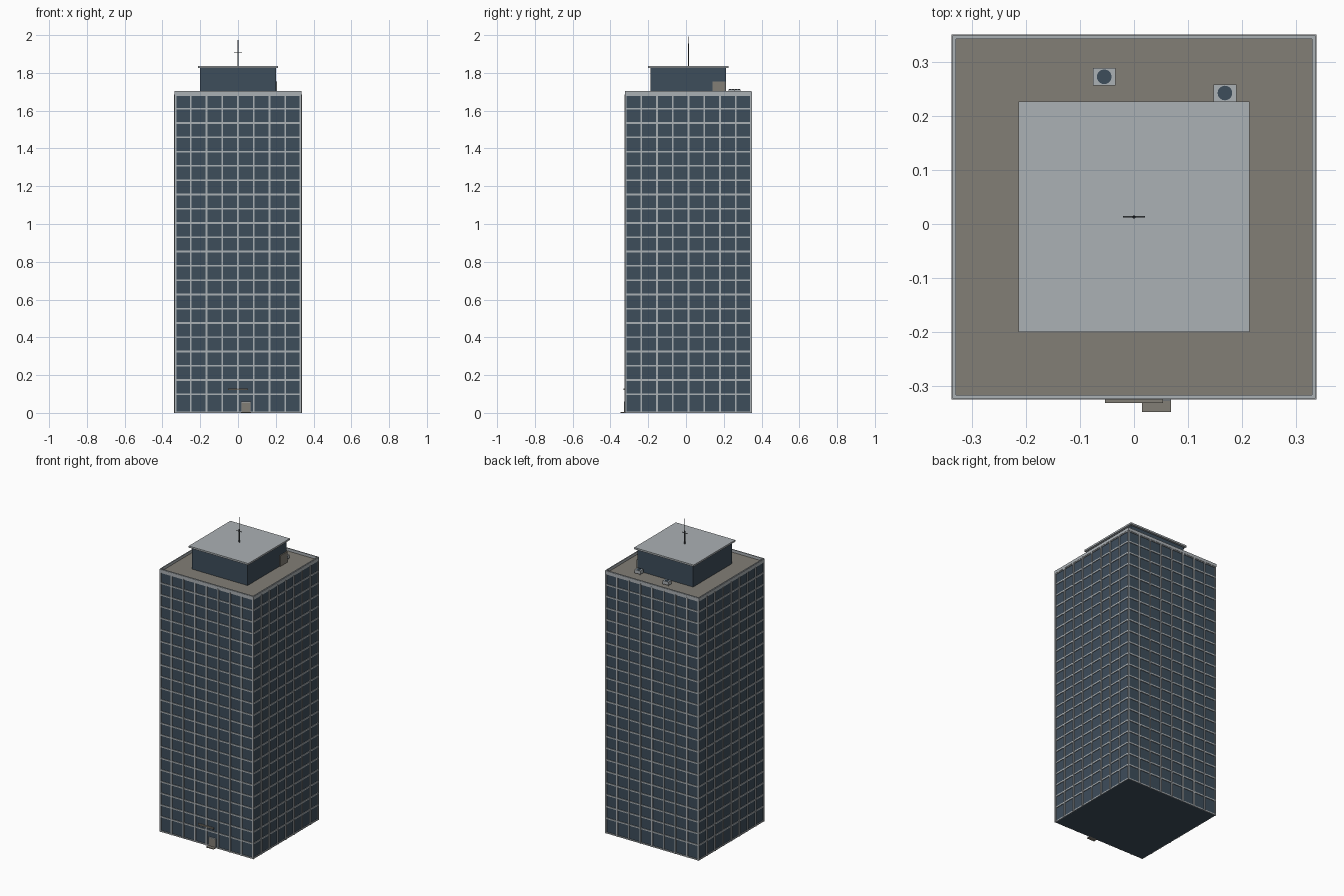
import bpy, bmesh, math
from mathutils import Matrix

if "Cube" in bpy.data.objects:
    bpy.data.objects.remove(bpy.data.objects["Cube"])

CY = 0.013            # tower centre in y
BAY, BAYS = 0.0835, 8
FLOOR, GROUND = 0.0756, 0.098
TOP = 1.685


def material(name, rgb):
    m = bpy.data.materials.new(name)
    m.diffuse_color = (*rgb, 1)
    m.use_nodes = True
    m.node_tree.nodes["Principled BSDF"].inputs["Base Color"].default_value = m.diffuse_color
    return m


GLASS = material("dark_blue_glass", (0.048, 0.075, 0.105))
TRIM = material("pale_grey_trim", (0.41, 0.44, 0.46))
TAUPE = material("taupe_deck", (0.225, 0.21, 0.18))
METAL = material("dark_metal", (0.07, 0.08, 0.09))


def add_box(bm, x0, x1, y0, y1, z0, z1):
    mat = Matrix.Translation(((x0 + x1) / 2, (y0 + y1) / 2, (z0 + z1) / 2))
    mat = mat @ Matrix.Diagonal((x1 - x0, y1 - y0, z1 - z0, 1))
    bmesh.ops.create_cube(bm, size=1, matrix=mat)


def finish(bm, name, mat):
    me = bpy.data.meshes.new(name)
    bm.to_mesh(me)
    bm.free()
    ob = bpy.data.objects.new(name, me)
    bpy.context.collection.objects.link(ob)
    me.materials.append(mat)
    return ob


def boxes(name, mat, *dims):
    bm = bmesh.new()
    for d in dims:
        add_box(bm, *d)
    return finish(bm, name, mat)


def cylinder(name, mat, x, y, z0, z1, r0, r1=None, sides=16):
    bm = bmesh.new()
    bmesh.ops.create_cone(bm, cap_ends=True, segments=sides, radius1=r0,
                          radius2=r0 if r1 is None else r1, depth=z1 - z0,
                          matrix=Matrix.Translation((x, y, (z0 + z1) / 2)))
    return finish(bm, name, mat)


def square(h, z0, z1):
    return (-h, h, CY - h, CY + h, z0, z1)


def ring(name, mat, outer, inner, z0, z1):
    boxes(name, mat,
          (-outer, outer, CY - outer, CY - inner, z0, z1),
          (-outer, outer, CY + inner, CY + outer, z0, z1),
          (-outer, -inner, CY - inner, CY + inner, z0, z1),
          (inner, outer, CY - inner, CY + inner, z0, z1))


# Glass tower shaft
boxes("tower_glass", GLASS, square(0.331, 0, TOP - 0.005))

# Vertical mullions, one wall turned round the tower axis
bm = bmesh.new()
W = 0.0046
for turn in range(4):
    start = len(bm.verts)
    for i in range(1, BAYS):
        x = (i - BAYS / 2) * BAY
        add_box(bm, x - W, x + W, -0.3375, -0.330, 0, TOP)
    bm.verts.ensure_lookup_table()
    bmesh.ops.rotate(bm, verts=bm.verts[start:], cent=(0, 0, 0),
                     matrix=Matrix.Rotation(turn * math.pi / 2, 3, 'Z'))
# Corner posts
for sx in (-1, 1):
    for sy in (-1, 1):
        cx, cy = sx * 0.3315, sy * 0.3315
        add_box(bm, cx - W, cx + W, cy - W, cy + W, 0, TOP)
bmesh.ops.translate(bm, verts=bm.verts, vec=(0, CY, 0))
finish(bm, "mullions", TRIM)

# Floor bands and base band
ring("base_band", TRIM, 0.335, 0.330, 0, 0.008)
for i in range(21):
    z = GROUND + i * FLOOR
    ring("floor_band", TRIM, 0.335, 0.330, z - 0.0045, z + 0.0045)

# Roof deck and parapet with a raised coping
boxes("roof_deck", TAUPE, square(0.330, TOP - 0.006, TOP))
ring("parapet", TRIM, 0.335, 0.329, TOP - 0.008, 1.703)
ring("parapet_coping", TRIM, 0.337, 0.332, TOP - 0.003, 1.700)

# Penthouse with overhanging roof slab and side door
boxes("penthouse_walls", GLASS, square(0.20, TOP, 1.826))
boxes("penthouse_roof", TRIM, square(0.213, 1.825, 1.836))
boxes("penthouse_door", TAUPE, (0.199, 0.206, 0.14, 0.21, TOP, 1.755))

# Rooftop fan units on short legs
for x, y in ((-0.055, 0.272), (0.168, 0.242)):
    legs = [(x + sx * 0.017 - 0.002, x + sx * 0.017 + 0.002,
             y + sy * 0.012 - 0.002, y + sy * 0.012 + 0.002, TOP, 1.692)
            for sx in (-1, 1) for sy in (-1, 1)]
    boxes("fan_unit", TRIM,
          (x - 0.021, x + 0.021, y - 0.016, y + 0.016, 1.691, 1.712), *legs)
    cylinder("fan_disc", GLASS, x, y, 1.711, 1.7135, 0.0135, sides=20)

# Antenna mast with crossbar
cylinder("antenna_base", METAL, 0, CY, 1.835, 1.92, 0.0032, sides=10)
cylinder("antenna_tip", METAL, 0, CY, 1.92, 2.0, 0.002, 0.001, sides=8)
boxes("antenna_crossbar", METAL,
      (-0.02, 0.02, CY - 0.0014, CY + 0.0014, 1.905, 1.908))

# Entrance: door, frame, step, plain sign rail
boxes("entrance_door", TAUPE, (0.020, 0.064, -0.326, -0.317, 0.004, 0.056))
boxes("door_frame", TRIM,
      (0.016, 0.020, -0.327, -0.317, 0.004, 0.060),
      (0.064, 0.068, -0.327, -0.317, 0.004, 0.060),
      (0.016, 0.068, -0.327, -0.317, 0.056, 0.060))
boxes("entrance_step", TAUPE, (0.015, 0.068, -0.347, -0.317, 0, 0.005))
boxes("sign_rail", TAUPE, (-0.054, 0.054, -0.331, -0.324, 0.120, 0.130))
